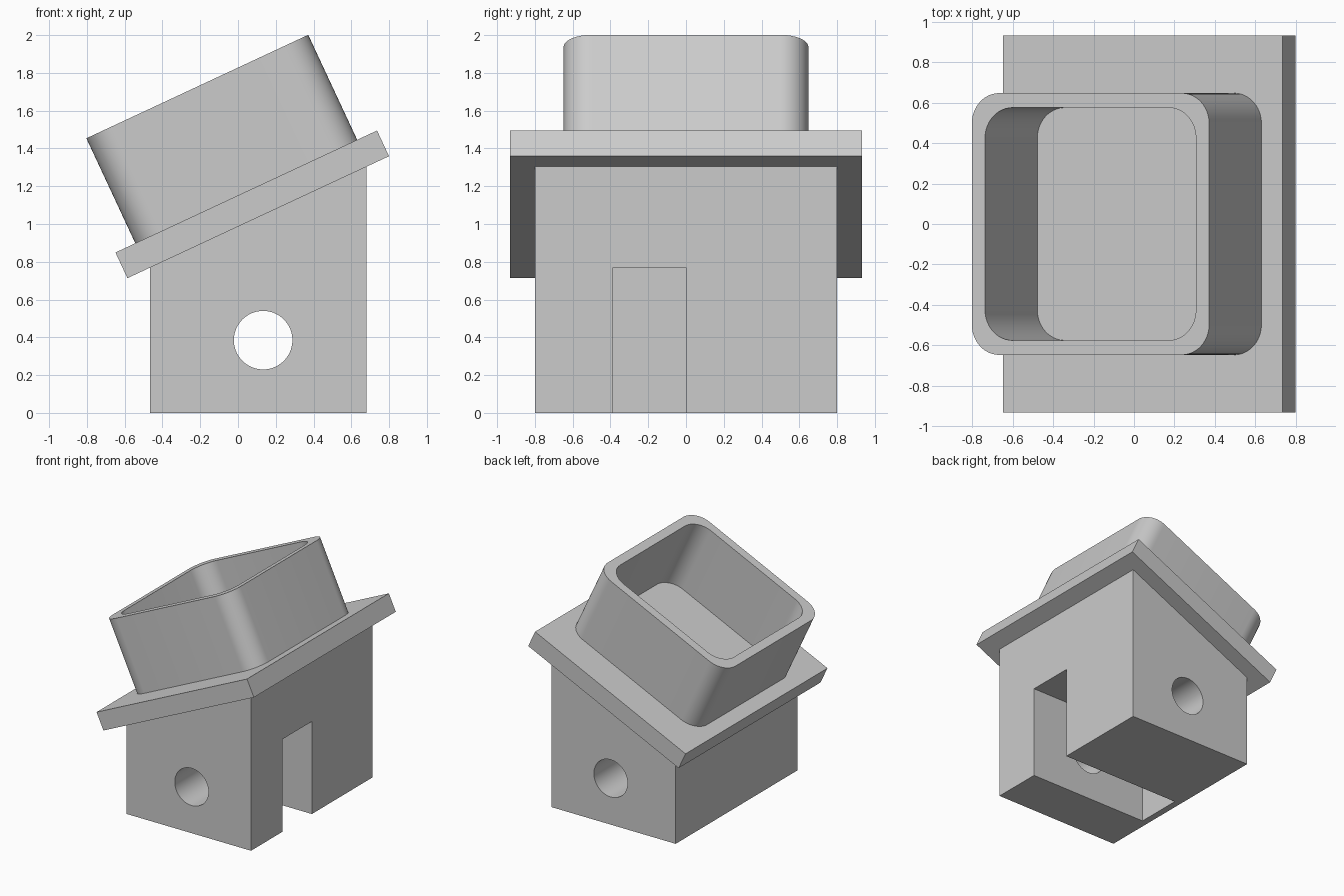
import bpy, bmesh
from math import radians, sin, cos, tan, pi
from mathutils import Matrix

cube = bpy.data.objects.get("Cube")
if cube:
    bpy.data.objects.remove(cube)

grey = bpy.data.materials.new("light grey")
grey.use_nodes = True
grey.diffuse_color = (0.6, 0.6, 0.6, 1)
grey.node_tree.nodes["Principled BSDF"].inputs["Base Color"].default_value = (0.6, 0.6, 0.6, 1)

TILT = radians(25)
PIVOT = (0.107, 0, 1.036)      # middle of the sloped top of the body
tilted = Matrix.Translation(PIVOT) @ Matrix.Rotation(-TILT, 4, 'Y')


def finish(name, bm, matrix=Matrix()):
    bmesh.ops.recalc_face_normals(bm, faces=bm.faces)
    mesh = bpy.data.meshes.new(name)
    bm.to_mesh(mesh)
    bm.free()
    mesh.transform(matrix)
    mesh.materials.append(grey)
    obj = bpy.data.objects.new(name, mesh)
    bpy.context.collection.objects.link(obj)
    return obj


def box(name, low, high, matrix=Matrix()):
    bm = bmesh.new()
    bmesh.ops.create_cube(bm, size=1)
    for v in bm.verts:
        v.co = [(a + b) / 2 + c * (b - a) for a, b, c in zip(low, high, v.co)]
    return finish(name, bm, matrix)


def activate(obj):
    bpy.ops.object.select_all(action='DESELECT')
    obj.select_set(True)
    bpy.context.view_layer.objects.active = obj


def smooth(obj):
    activate(obj)
    bpy.ops.object.shade_smooth_by_angle(angle=radians(30))


def cut(obj, cutter):
    mod = obj.modifiers.new("cut", 'BOOLEAN')
    mod.operation = 'DIFFERENCE'
    mod.solver = 'EXACT'
    mod.object = cutter
    activate(obj)
    bpy.ops.object.modifier_apply(modifier=mod.name)
    bpy.data.objects.remove(cutter)


# Body: block whose top follows the slope
body = box("body", (-0.465, -0.8, 0), (0.68, 0.8, 1))
for v in body.data.vertices:
    if v.co.z > 0.5:
        v.co.z = PIVOT[2] + (v.co.x - PIVOT[0]) * tan(TILT)

# Slot open below and at the right, closed by a thin wall at the left
cut(body, box("slot_cutter", (-0.41, -0.387, -0.2), (1, 0, 0.77)))

# Round hole through the front and back
bm = bmesh.new()
bmesh.ops.create_cone(bm, cap_ends=True, segments=64, radius1=0.155, radius2=0.155, depth=3)
hole = finish("hole_cutter", bm, Matrix.Translation((0.133, 0, 0.385)) @ Matrix.Rotation(pi / 2, 4, 'X'))
cut(body, hole)
smooth(body)

# Tilted plate on top of the body
PLATE = 0.15
box("plate", (-0.764, -0.933, 0), (0.764, 0.933, PLATE), tilted)


# Rounded square collar, open at the top
def rounded_loop(bm, half, radius, z, steps=12):
    loop = []
    for corner in range(4):
        sx, sy = ((1, 1), (-1, 1), (-1, -1), (1, -1))[corner]
        for i in range(steps + 1):
            a = (corner + i / steps) * pi / 2
            loop.append(bm.verts.new((sx * (half - radius) + radius * cos(a),
                                      sy * (half - radius) + radius * sin(a), z)))
    return loop


TOP = PLATE + 0.613
bm = bmesh.new()
loops = [rounded_loop(bm, half, 0.15, z) for half, z in
         ((0.648, PLATE), (0.648, TOP), (0.576, TOP), (0.576, PLATE))]
for a, b in zip(loops, loops[1:] + loops[:1]):
    for i in range(len(a)):
        j = (i + 1) % len(a)
        bm.faces.new((a[i], a[j], b[j], b[i]))
smooth(finish("collar", bm, tilted))
